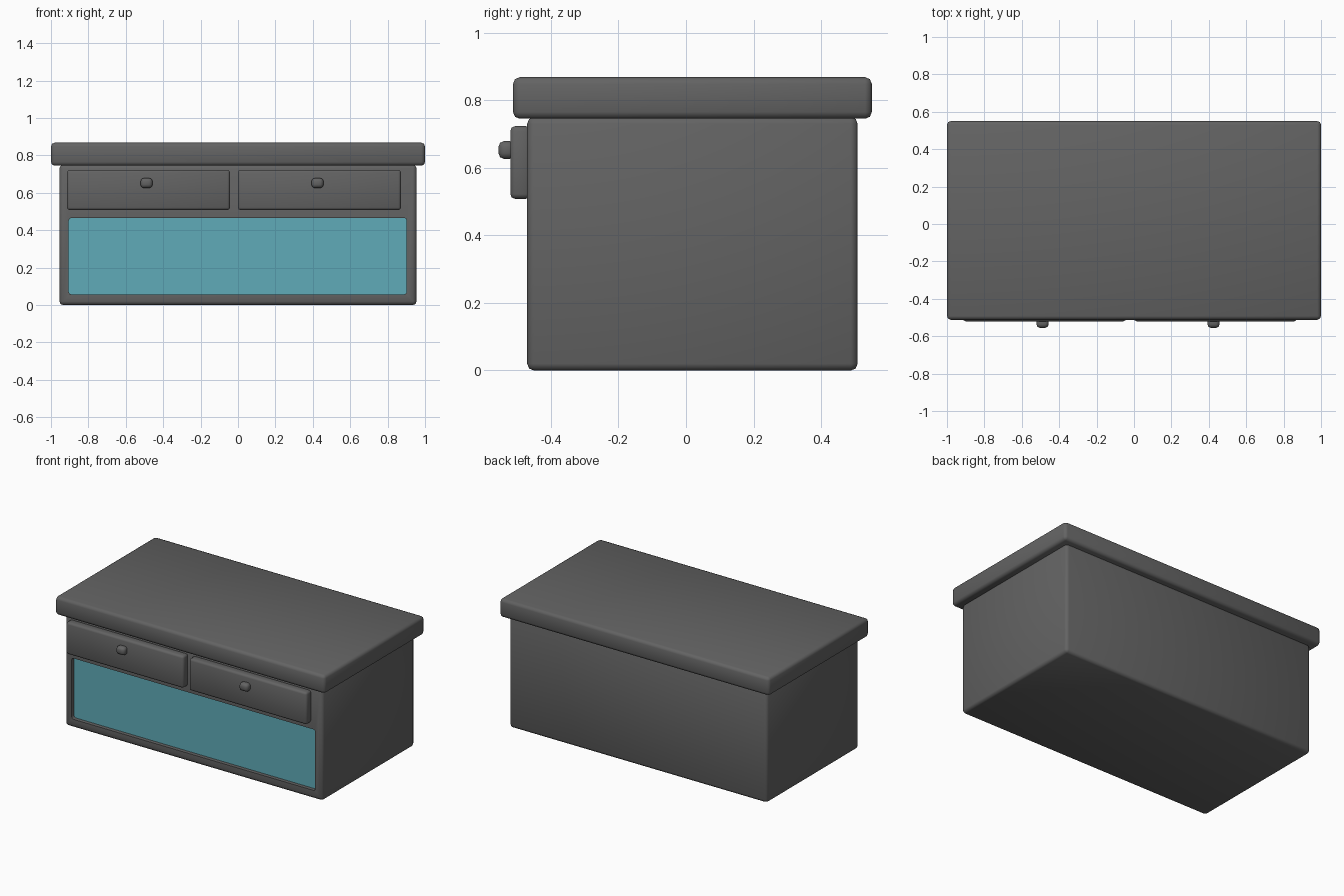
import bpy
import bmesh
from math import radians
from mathutils import Vector

default_cube = bpy.data.objects.get("Cube")
if default_cube:
    bpy.data.objects.remove(default_cube, do_unlink=True)


def make_material(name, color):
    mat = bpy.data.materials.new(name)
    mat.use_nodes = True
    mat.diffuse_color = color
    mat.node_tree.nodes["Principled BSDF"].inputs["Base Color"].default_value = color
    return mat


grey = make_material("dark grey", (0.125, 0.125, 0.125, 1))
teal = make_material("teal", (0.115, 0.41, 0.48, 1))


def rounded_box(low, high, radius):
    """Box between two corners with all its edges rounded."""
    low, high = Vector(low), Vector(high)
    bm = bmesh.new()
    bmesh.ops.create_cube(bm, size=1)
    for v in bm.verts:
        v.co = (low + high) / 2 + v.co * (high - low)
    bmesh.ops.bevel(bm, geom=bm.edges[:], offset=radius, segments=2,
                    profile=0.5, affect='EDGES')
    return bm


def finish(bm, name):
    """Turn the bmesh into a smooth shaded object."""
    mesh = bpy.data.meshes.new(name)
    bmesh.ops.recalc_face_normals(bm, faces=bm.faces[:])
    bm.to_mesh(mesh)
    bm.free()
    mesh.materials.append(grey)
    mesh.materials.append(teal)
    obj = bpy.data.objects.new(name, mesh)
    bpy.context.collection.objects.link(obj)
    bpy.ops.object.select_all(action='DESELECT')
    obj.select_set(True)
    bpy.context.view_layer.objects.active = obj
    bpy.ops.object.shade_smooth_by_angle(angle=radians(50))
    return obj


# Cabinet body with a shallow coloured recess in its front
body = rounded_box((-0.955, -0.47, 0), (0.955, 0.508, 0.75), 0.02)
front = min(body.faces, key=lambda f: f.calc_center_median().y)
bmesh.ops.inset_individual(body, faces=[front], thickness=0.03)
middle = front.calc_center_median()
for v in front.verts:
    v.co.x = 0.902 if v.co.x > middle.x else -0.905
    v.co.z = 0.466 if v.co.z > middle.z else 0.057
bmesh.ops.inset_individual(body, faces=[front], thickness=0, depth=-0.025)
front.material_index = 1
corners = [e for v in front.verts for e in v.link_edges if e not in front.edges[:]]
bmesh.ops.bevel(body, geom=corners, offset=0.014, segments=2,
                profile=0.5, affect='EDGES')
finish(body, "cabinet_body")

# Overhanging top slab
finish(rounded_box((-1, -0.512, 0.745), (1, 0.55, 0.868), 0.02), "top_slab")

# Two drawers, each with a knob
for side, left in (("right", -0.914), ("left", 0.0)):
    finish(rounded_box((left, -0.52, 0.508), (left + 0.871, -0.46, 0.723), 0.014),
           side + "_drawer")
    knob_x = left + 0.425
    finish(rounded_box((knob_x - 0.032, -0.555, 0.626),
                       (knob_x + 0.032, -0.505, 0.679), 0.017), side + "_knob")
